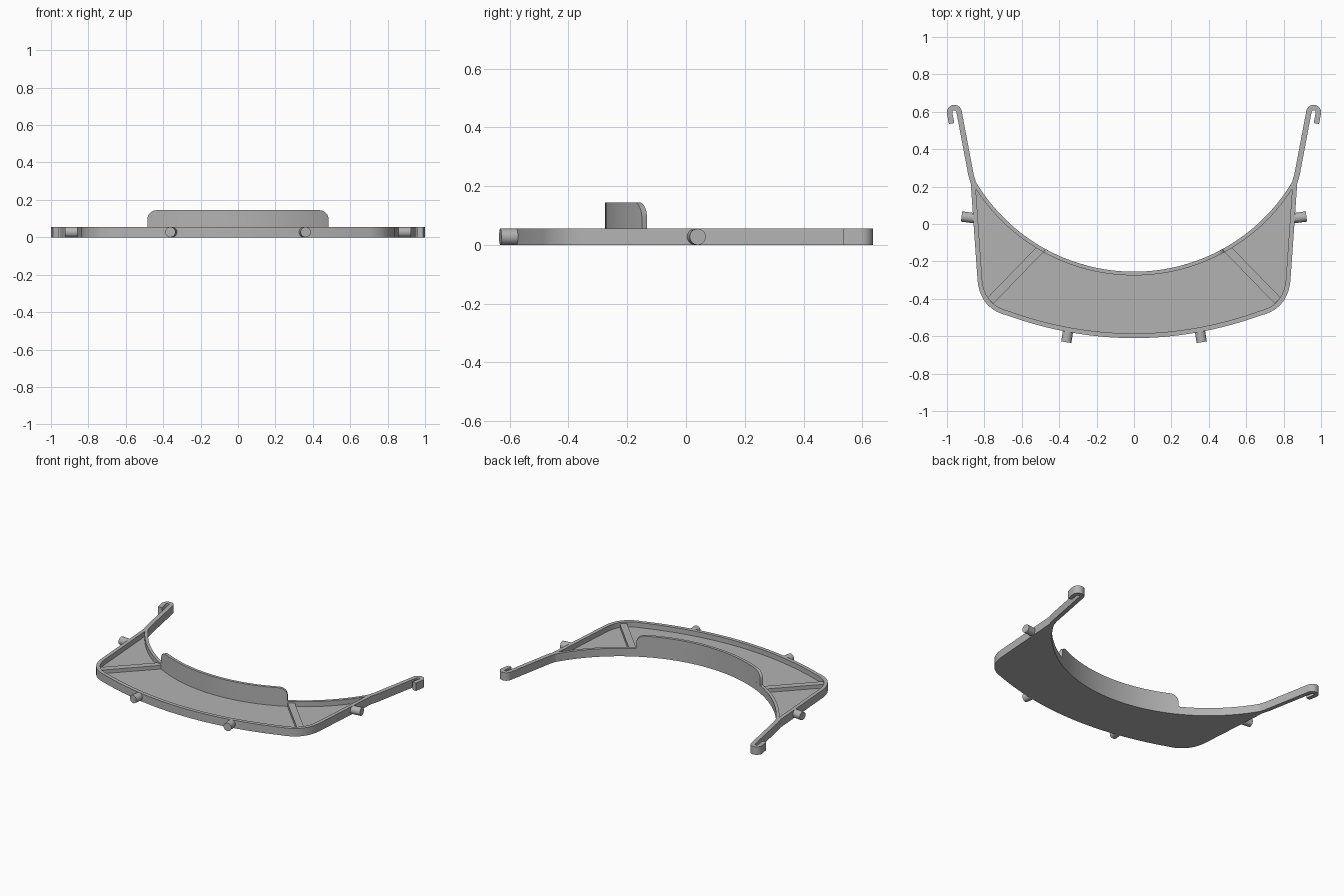
import bpy, bmesh, math
from mathutils import Vector

cube = bpy.data.objects.get("Cube")
if cube:
    bpy.data.objects.remove(cube)

grey = bpy.data.materials.new("plain grey")
grey.use_nodes = True
grey.diffuse_color = (0.45, 0.45, 0.45, 1)
grey.node_tree.nodes["Principled BSDF"].inputs["Base Color"].default_value = grey.diffuse_color

H = 0.055                      # height of the tray and arms
RADIUS, CENTRE_Y = 0.985, 0.73   # inner forehead curve


def finish(name, bm, mirror=False):
    bmesh.ops.recalc_face_normals(bm, faces=bm.faces)
    mesh = bpy.data.meshes.new(name)
    bm.to_mesh(mesh)
    bm.free()
    mesh.materials.append(grey)
    ob = bpy.data.objects.new(name, mesh)
    bpy.context.collection.objects.link(ob)
    if mirror:
        ob.modifiers.new("mirror", 'MIRROR')
    bpy.ops.object.select_all(action='DESELECT')
    ob.select_set(True)
    bpy.context.view_layer.objects.active = ob
    bpy.ops.object.shade_smooth_by_angle(angle=math.radians(30))
    return ob


def ribbon(name, path, a, b, z0, top, mirror=False):
    """Upright band along a path, between side offsets a and b."""
    pts = [Vector(p) for p in path]
    bm = bmesh.new()
    rings = []
    for i, p in enumerate(pts):
        t = (pts[min(i + 1, len(pts) - 1)] - pts[max(i - 1, 0)]).normalized()
        n = Vector((-t.y, t.x))
        z1 = top(p.x) if callable(top) else top
        l, r = p + n * a, p + n * b
        rings.append([bm.verts.new((q.x, q.y, z))
                      for q, z in ((l, z0), (r, z0), (r, z1), (l, z1))])
    for s, e in zip(rings, rings[1:]):
        for k in range(4):
            m = (k + 1) % 4
            bm.faces.new((s[k], s[m], e[m], e[k]))
    bm.faces.new(rings[0])
    bm.faces.new(rings[-1])
    return finish(name, bm, mirror)


def inner_arc(x_end, steps):
    a = math.asin(x_end / RADIUS)
    return [(RADIUS * math.sin(t), CENTRE_Y - RADIUS * math.cos(t))
            for t in (a * (2 * i / steps - 1) for i in range(steps + 1))]


def outer_path(tip):
    """Left tip, round the front, to the right tip."""
    front = [(x, -0.61 + x * x / 3.8) for x in (0.68 * i / 16 for i in range(17))]
    p0, p1, p2 = Vector(front[-1]), Vector((0.832, -0.45)), Vector((0.838, -0.28))
    corner = []
    for i in range(1, 13):
        t = i / 12
        corner.append(tuple(p0 * (1 - t) ** 2 + p1 * 2 * t * (1 - t) + p2 * t * t))
    half = front + corner + [tip]
    return [(-x, y) for x, y in reversed(half[1:])] + half


# Tray floor
bm = bmesh.new()
outline = outer_path((0.876, 0.262)) + inner_arc(0.865, 64)[::-1]
base = bm.faces.new([bm.verts.new((x, y, 0)) for x, y in outline])
ext = bmesh.ops.extrude_face_region(bm, geom=[base])
bmesh.ops.translate(bm, vec=(0, 0, 0.02),
                    verts=[v for v in ext["geom"] if isinstance(v, bmesh.types.BMVert)])
finish("tray_floor", bm)

# Rims around the tray
ribbon("outer_rim", outer_path((0.873, 0.22)), 0, 0.025, 0, H)
ribbon("inner_rim", inner_arc(0.865, 64), 0, -0.02, 0, H)

# Raised forehead wall with rounded upper corners
W, TOP, R = 0.475, 0.145, 0.05


def wall_top(x):
    d = max(0, abs(x) - (W - R))
    return TOP - R + math.sqrt(max(0, R * R - d * d))


ends = [W - R + R * math.sin(math.pi / 2 * i / 8) for i in range(9)]
xs = [-x for x in reversed(ends)] + [(W - R) * i / 16 for i in range(-15, 16)] + ends
ribbon("forehead_wall", [(x, CENTRE_Y - math.sqrt(RADIUS ** 2 - x * x)) for x in xs],
       0, -0.02, H, wall_top)

# Diagonal ribs
ribbon("diagonal_ribs", [(0.498, -0.132), (0.768, -0.41)], 0.0225, -0.0225, 0.01, 0.045, True)

# Side arms ending in small hooks
hook = [(0.9605 + 0.0255 * math.cos(t), 0.597 + 0.0255 * math.sin(t))
        for t in (math.radians(170 - 180 * i / 14) for i in range(15))]
arm = [(0.859, 0.22), (0.872, 0.265)] + hook + [(0.975, 0.537)]
ribbon("hooked_arms", arm, 0.0145, -0.0145, 0, H, True)

# Round pegs on the rim
for name, start, end in (("side_pegs", (0.852, 0.031), (0.922, 0.04)),
                         ("front_pegs", (0.352, -0.568), (0.362, -0.632))):
    s, e = Vector((*start, H / 2)), Vector((*end, H / 2))
    axis = e - s
    mat = axis.to_track_quat('Z', 'Y').to_matrix().to_4x4()
    mat.translation = (s + e) / 2
    bm = bmesh.new()
    bmesh.ops.create_cone(bm, cap_ends=True, segments=32, radius1=H / 2, radius2=H / 2,
                          depth=axis.length, matrix=mat)
    finish(name, bm, True)
